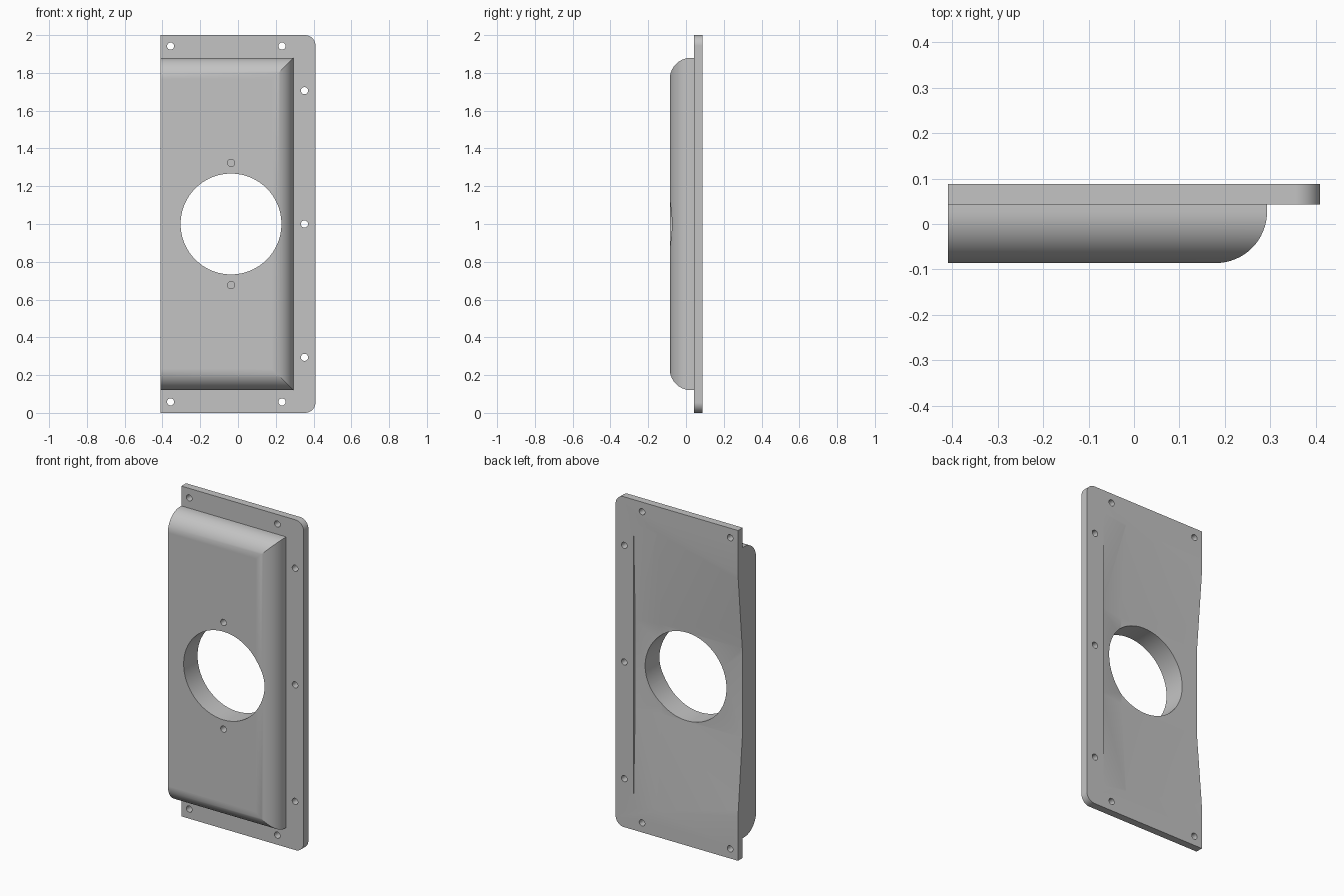
import bpy, bmesh, math

cube = bpy.data.objects.get("Cube")
if cube:
    bpy.data.objects.remove(cube, do_unlink=True)

LEFT, RIGHT = -0.41, 0.41            # plate ends
BACK, SEAM, FRONT = 0.088, 0.043, -0.086

grey = bpy.data.materials.new("plain grey")
grey.use_nodes = True
color = (0.55, 0.55, 0.55, 1)
grey.diffuse_color = color
grey.node_tree.nodes["Principled BSDF"].inputs["Base Color"].default_value = color


def loft(name, rings):
    """Closed solid through matching rings of points."""
    bm = bmesh.new()
    loops = [[bm.verts.new(p) for p in ring] for ring in rings]
    n = len(loops[0])
    for a, b in zip(loops, loops[1:]):
        for i in range(n):
            j = (i + 1) % n
            bm.faces.new((a[i], a[j], b[j], b[i]))
    bm.faces.new(loops[0][::-1])
    bm.faces.new(loops[-1])
    return finish(name, bm)


def finish(name, bm):
    bmesh.ops.recalc_face_normals(bm, faces=bm.faces)
    mesh = bpy.data.meshes.new(name)
    bm.to_mesh(mesh)
    bm.free()
    mesh.materials.append(grey)
    obj = bpy.data.objects.new(name, mesh)
    bpy.context.collection.objects.link(obj)
    return obj


def cylinder(name, x, z, r, y0, y1, sides):
    angles = [2 * math.pi * i / sides for i in range(sides)]
    return loft(name, [[(x + r * math.cos(a), y, z + r * math.sin(a)) for a in angles]
                       for y in (y0, y1)])


def combine(target, other, operation):
    mod = target.modifiers.new(operation.lower(), "BOOLEAN")
    mod.operation, mod.solver, mod.object = operation, "EXACT", other
    bpy.context.view_layer.objects.active = target
    bpy.ops.object.modifier_apply(modifier=mod.name)
    bpy.data.objects.remove(other, do_unlink=True)


# Mounting plate, rounded on the two right-hand corners
radius = 0.055
outline = [(LEFT, 2), (LEFT, 0)]
for cz, start in ((radius, -90), (2 - radius, 0)):
    for i in range(13):
        a = math.radians(start + i * 7.5)
        outline.append((RIGHT - radius + radius * math.cos(a), cz + radius * math.sin(a)))
plate = loft("cover_plate", [[(x, y, z) for x, z in outline] for y in (SEAM, BACK)])

# Raised housing with rounded edges that meet in mitred corners
round_r = 0.113
steps = [(0, 0.06)]
for i in range(17):
    a = math.radians(90 * i / 16)
    steps.append((round_r * (1 - math.cos(a)), FRONT + round_r * (1 - math.sin(a))))
rings = [[(LEFT, y, 0.12 + d), (0.293 - d, y, 0.12 + d),
          (0.293 - d, y, 1.88 - d), (LEFT, y, 1.88 - d)] for d, y in steps]
combine(plate, loft("housing", rings), "UNION")

# Shallow folded recess in the back: columns of x, edge half-height, depth
columns = [(-0.45, 0.732, 0.041), (0.13, 0.848, 0.041), (0.29, 0.88, 0.016)]
bm = bmesh.new()
floor, lid = [], []
for x, half, depth in columns:
    profile = [(-half, -0.0005), (-0.27, depth), (0.27, depth), (half, -0.0005)]
    floor.append([bm.verts.new((x, BACK - d, 1 + z)) for z, d in profile])
    lid.append([bm.verts.new((x, BACK + 0.04, 1 + z)) for z, d in profile])
last = len(columns) - 1
for c in range(last):
    for r in range(3):
        for g in (floor, lid):
            bm.faces.new((g[c][r], g[c + 1][r], g[c + 1][r + 1], g[c][r + 1]))
    for r in (0, 3):
        bm.faces.new((floor[c][r], floor[c + 1][r], lid[c + 1][r], lid[c][r]))
for c in (0, last):
    for r in range(3):
        bm.faces.new((floor[c][r], floor[c][r + 1], lid[c][r + 1], lid[c][r]))
bmesh.ops.triangulate(bm, faces=bm.faces)
combine(plate, finish("recess_cutter", bm), "DIFFERENCE")

# Large round opening
combine(plate, cylinder("opening_cutter", -0.037, 1, 0.267, -0.3, 0.3, 96), "DIFFERENCE")

# Screw holes through the plate, mirrored top to bottom
holes = [(0.352, 1)]
for x, dz in ((-0.357, 0.942), (0.233, 0.942), (0.352, 0.706)):
    holes += [(x, 1 + dz), (x, 1 - dz)]
for x, z in holes:
    combine(plate, cylinder("screw_cutter", x, z, 0.019, -0.3, 0.3, 24), "DIFFERENCE")

# Blind holes above and below the opening
for z in (0.677, 1.323):
    combine(plate, cylinder("blind_cutter", -0.037, z, 0.019, -0.3, 0.0, 24), "DIFFERENCE")

# Smooth curves, sharp edges
bpy.ops.object.select_all(action="DESELECT")
plate.select_set(True)
bpy.context.view_layer.objects.active = plate
bpy.ops.object.shade_smooth_by_angle(angle=math.radians(25))
weighted = plate.modifiers.new("weighted normals", "WEIGHTED_NORMAL")
weighted.keep_sharp = True
